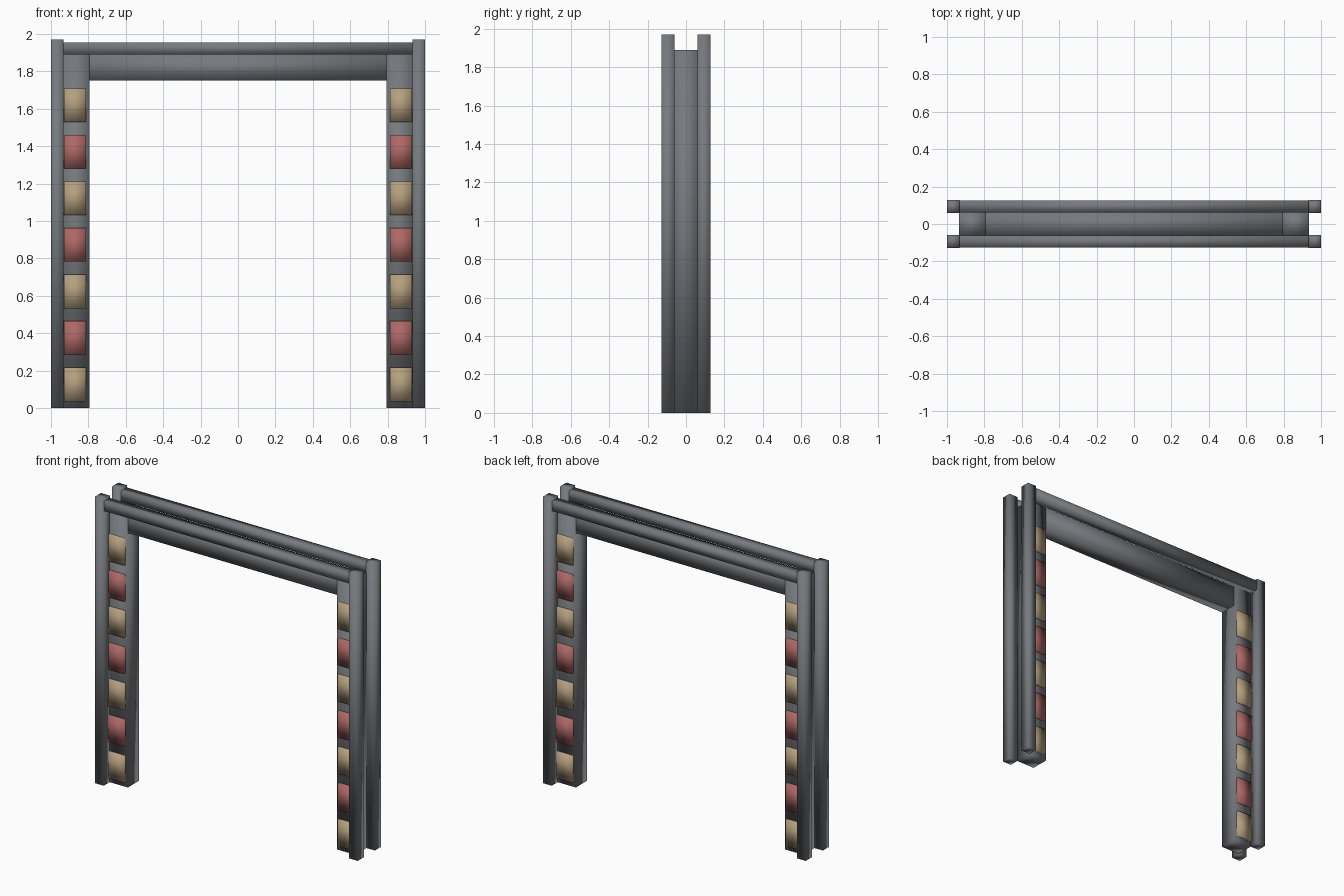
import bpy

cube = bpy.data.objects.get("Cube")
if cube:
    bpy.data.objects.remove(cube, do_unlink=True)


def material(name, rgb):
    m = bpy.data.materials.new(name)
    m.use_nodes = True
    colour = (*rgb, 1)
    m.diffuse_color = colour
    node = next(n for n in m.node_tree.nodes if n.type == "BSDF_PRINCIPLED")
    node.inputs["Base Color"].default_value = colour
    return m


steel = material("steel grey", (0.18, 0.195, 0.21))
tan = material("tan lamp", (0.46, 0.35, 0.21))
red = material("red lamp", (0.42, 0.14, 0.13))


def box(name, x, y, z, mat):
    """Softly shaded box from (low, high) ranges on each axis."""
    bpy.ops.mesh.primitive_cube_add(size=1)
    ob = bpy.context.object
    ob.name = name
    ranges = [sorted(r) for r in (x, y, z)]
    for v in ob.data.vertices:
        v.co = [hi if c > 0 else lo for c, (lo, hi) in zip(v.co, ranges)]
    ob.data.polygons.foreach_set("use_smooth", [True] * len(ob.data.polygons))
    ob.data.materials.append(mat)
    return ob


def span(sign, a, b):
    return (sign * a, sign * b)


TOP = 1.89      # top of the jambs and header
DEPTH = 0.062   # half depth of the jambs and header

# Header beam between the jambs
box("header", (-0.92, 0.92), (-DEPTH + 0.001, DEPTH - 0.001), (1.75, TOP - 0.001), steel)

# Top rails in front of and behind the header
for sy, face in ((-1, "front"), (1, "back")):
    box(face + "_rail", (-0.99, 0.99), span(sy, DEPTH, 0.126), (TOP, 1.955), steel)

for sx, side in ((1, "left"), (-1, "right")):
    # Jamb
    box(side + "_jamb", span(sx, 0.795, 0.935), (-DEPTH, DEPTH), (0, TOP), steel)
    for sy, face in ((-1, "front"), (1, "back")):
        # Corner post
        box(f"{side}_{face}_post", span(sx, 0.933, 1.0),
            span(sy, 0.06, 0.127), (0, 1.97), steel)
        # Lamps in alternating colours up the jamb
        for i in range(7):
            z = 0.035 + i * 0.249
            box(f"{side}_{face}_lamp_{i + 1}", span(sx, 0.812, 0.931),
                span(sy, 0.04, 0.08), (z, z + 0.18), red if i % 2 else tan)
